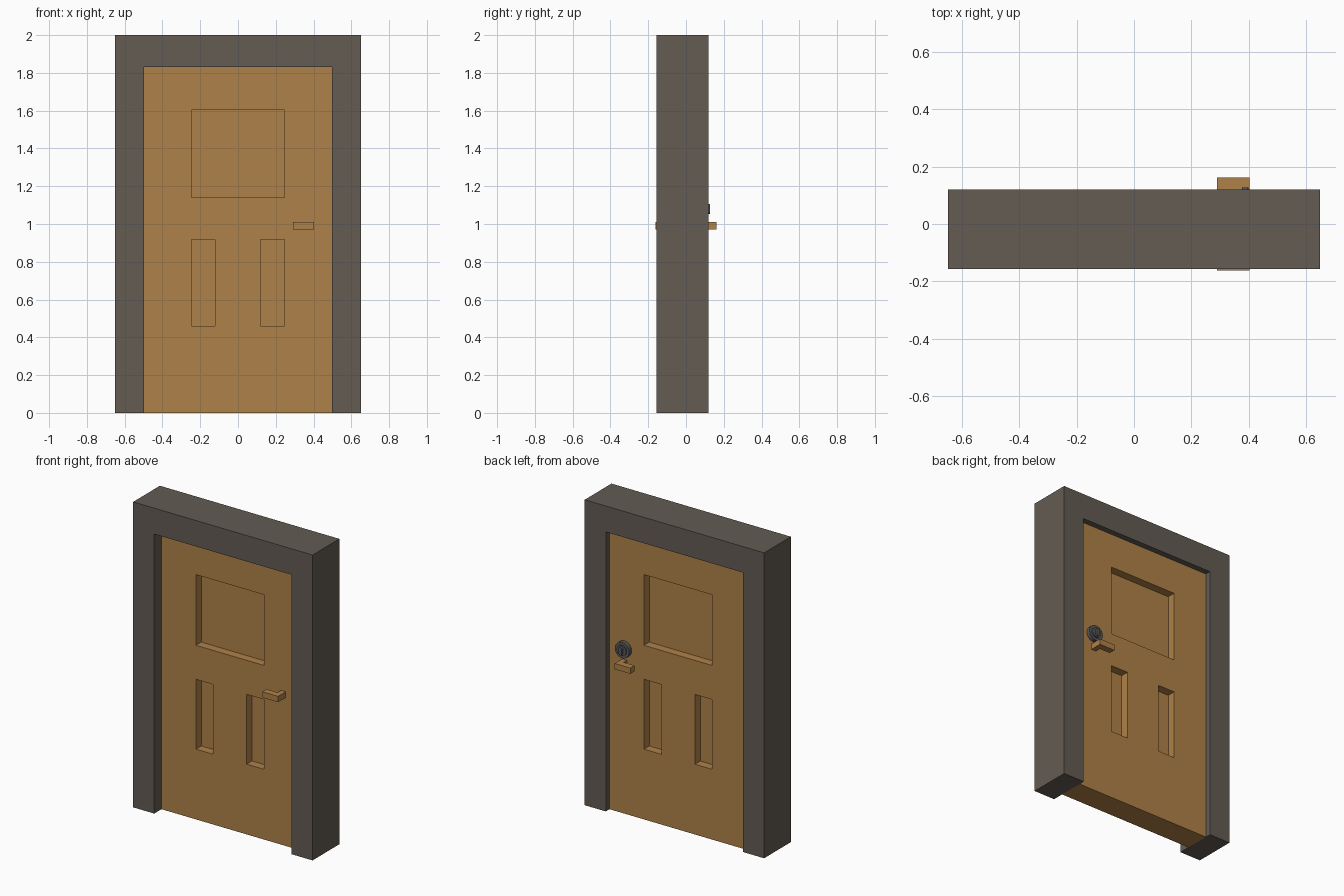
import bpy, bmesh, math
from mathutils import Matrix

if "Cube" in bpy.data.objects:
    bpy.data.objects.remove(bpy.data.objects["Cube"])


def material(name, rgb):
    m = bpy.data.materials.new(name)
    m.diffuse_color = (*rgb, 1)
    m.use_nodes = True
    m.node_tree.nodes["Principled BSDF"].inputs["Base Color"].default_value = m.diffuse_color
    return m


WOOD = material("warm wood", (0.43, 0.22, 0.066))
STONE = material("brown grey frame", (0.125, 0.106, 0.086))
METAL = material("grey metal", (0.10, 0.10, 0.10))


def finish(name, bm, mat):
    bmesh.ops.recalc_face_normals(bm, faces=bm.faces)
    me = bpy.data.meshes.new(name)
    bm.to_mesh(me)
    bm.free()
    me.materials.append(mat)
    ob = bpy.data.objects.new(name, me)
    bpy.context.collection.objects.link(ob)
    return ob


def prism(name, points, axes, lo, hi, mat):
    """Extrude a 2D outline along the axis missing from axes ('xz' or 'xy')."""
    bm = bmesh.new()
    place = (lambda p: (p[0], lo, p[1])) if axes == "xz" else (lambda p: (p[0], p[1], lo))
    face = bm.faces.new([bm.verts.new(place(p)) for p in points])
    move = (0, hi - lo, 0) if axes == "xz" else (0, 0, hi - lo)
    new = bmesh.ops.extrude_face_region(bm, geom=[face])["geom"]
    bmesh.ops.translate(bm, vec=move, verts=[v for v in new if isinstance(v, bmesh.types.BMVert)])
    return finish(name, bm, mat)


def box(name, x0, x1, y0, y1, z0, z1, mat):
    return prism(name, [(x0, z0), (x1, z0), (x1, z1), (x0, z1)], "xz", y0, y1, mat)


def disc(name, x, z, r, y0, y1, mat, sides=32):
    bm = bmesh.new()
    turn = Matrix.Translation((x, (y0 + y1) / 2, z)) @ Matrix.Rotation(math.pi / 2, 4, "X")
    bmesh.ops.create_cone(bm, cap_ends=True, segments=sides, radius1=r, radius2=r,
                          depth=y1 - y0, matrix=turn)
    ob = finish(name, bm, mat)
    bpy.context.view_layer.objects.active = ob
    ob.select_set(True)
    bpy.ops.object.shade_smooth_by_angle(angle=math.radians(30))
    ob.select_set(False)
    return ob


# Frame: one U-shaped outline, open at the floor
IN, OUT, HEAD = 0.497, 0.65, 1.83
prism("door_frame",
      [(-OUT, 0), (-IN, 0), (-IN, HEAD), (IN, HEAD), (IN, 0), (OUT, 0), (OUT, 2), (-OUT, 2)],
      "xz", -0.157, 0.12, STONE)

# Door leaf with three recessed panels on each side
FACE, DEPTH = 0.082, 0.055
door = box("door", -IN, IN, -FACE, FACE, 0, HEAD, WOOD)
panels = [(-0.247, 0.247, 1.14, 1.603),
          (-0.247, -0.123, 0.46, 0.917),
          (0.12, 0.247, 0.46, 0.917)]
cutters = []
for x0, x1, z0, z1 in panels:
    for y0, y1 in ((-0.2, -FACE + DEPTH), (FACE - DEPTH, 0.2)):
        cut = box("panel_cutter", x0, x1, y0, y1, z0, z1, WOOD)
        cut.hide_render = True
        mod = door.modifiers.new("panel", "BOOLEAN")
        mod.operation, mod.solver, mod.object = "DIFFERENCE", "EXACT", cut
        cutters.append(cut)
bpy.context.view_layer.update()
graph = bpy.context.evaluated_depsgraph_get()
carved = bpy.data.meshes.new_from_object(door.evaluated_get(graph))
door.modifiers.clear()
door.data = carved
for cut in cutters:
    bpy.data.objects.remove(cut)

# L-shaped lever handles, front and back
for side, s in (("front", -1), ("back", 1)):
    outline = [(0.37, FACE - 0.005), (0.403, FACE - 0.005), (0.403, 0.162),
               (0.29, 0.162), (0.29, 0.118), (0.37, 0.118)]
    prism(side + "_handle", [(x, s * y) for x, y in outline], "xy", 0.972, 1.01, WOOD)

# Lock on the back: rose, raised cylinder and rounded turn plate
LX, LZ = 0.388, 1.08
disc("lock_rose", LX, LZ, 0.052, FACE - 0.005, 0.108, METAL)
disc("lock_cylinder", LX, LZ, 0.034, 0.10, 0.115, METAL)
plate = []
for i in range(16):
    a = math.tau * (i + 0.5) / 16
    plate.append((LX + 0.012 * math.cos(a),
                  LZ + 0.012 * math.sin(a) + math.copysign(0.014, math.sin(a))))
prism("lock_turn", plate, "xz", 0.11, 0.128, METAL)
